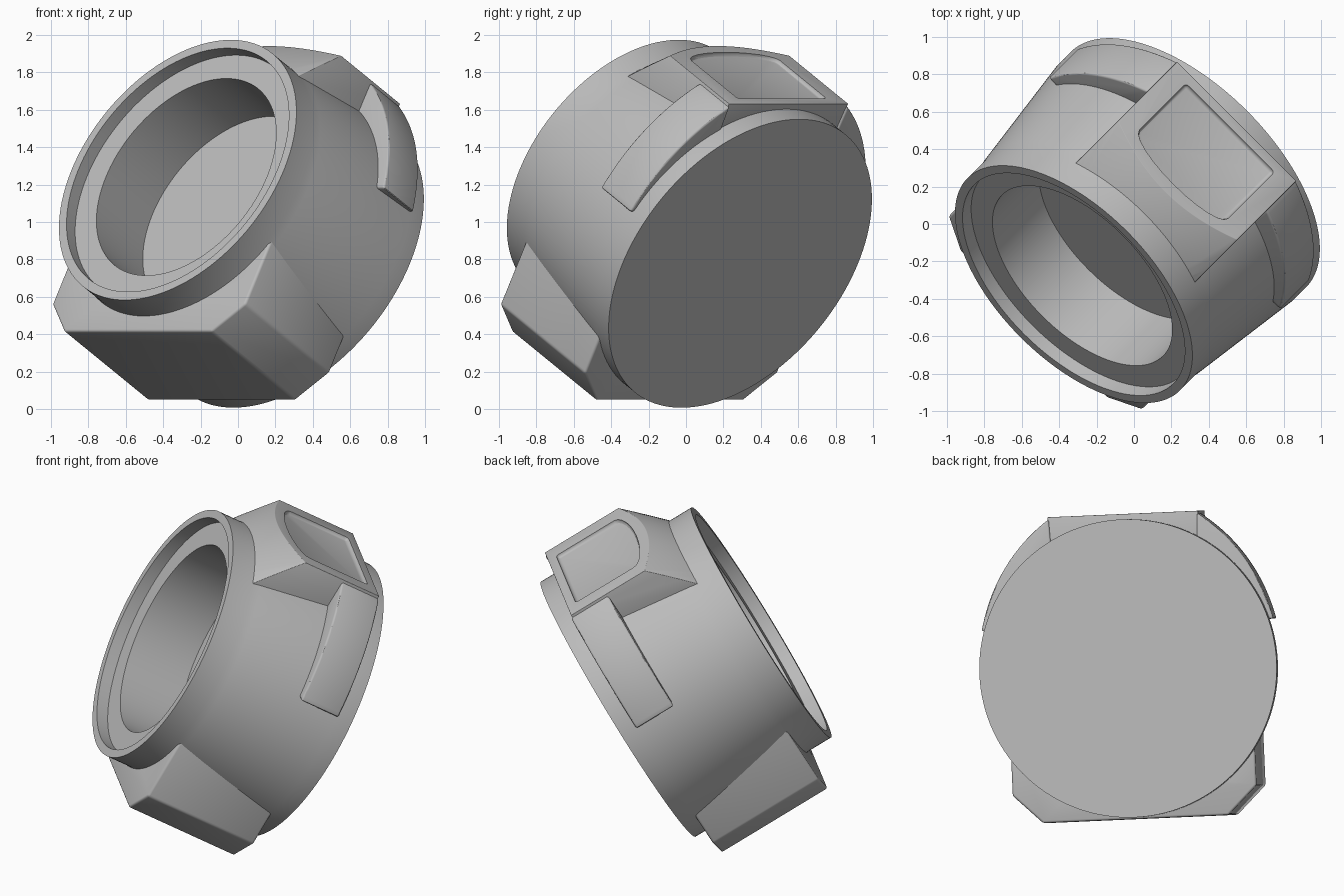
import bpy
import bmesh
import math
from mathutils import Matrix

cube = bpy.data.objects.get("Cube")
if cube:
    bpy.data.objects.remove(cube, do_unlink=True)

# Tilted frame: local z runs from the back disc to the open front
FRAME = (Matrix.Translation((0.29, 0.29, 0.778))
         @ Matrix.Rotation(math.radians(-45), 4, 'Z')
         @ Matrix.Rotation(math.radians(60), 4, 'X'))

grey = bpy.data.materials.new("plain grey")
grey.use_nodes = True
COLOUR = (0.5, 0.5, 0.5, 1)
grey.diffuse_color = COLOUR
grey.node_tree.nodes["Principled BSDF"].inputs["Base Color"].default_value = COLOUR


def make(name, bm):
    bmesh.ops.recalc_face_normals(bm, faces=bm.faces)
    mesh = bpy.data.meshes.new(name)
    bm.to_mesh(mesh)
    bm.free()
    mesh.materials.append(grey)
    obj = bpy.data.objects.new(name, mesh)
    bpy.context.collection.objects.link(obj)
    obj.matrix_world = FRAME
    return obj


def lathe(name, profile, steps=128):
    """Revolve (radius, height) points about local z; ends close on the axis."""
    bm = bmesh.new()
    verts = [bm.verts.new((r, 0, h)) for r, h in profile]
    edges = [bm.edges.new(pair) for pair in zip(verts, verts[1:])]
    bmesh.ops.spin(bm, geom=verts + edges, cent=(0, 0, 0), axis=(0, 0, 1),
                   angle=math.tau, steps=steps, use_merge=True)
    bmesh.ops.remove_doubles(bm, verts=bm.verts, dist=1e-5)
    return make(name, bm)


def prism(name, outline, low, high):
    """Extrude an outline in the local xy plane from low to high."""
    bm = bmesh.new()
    face = bm.faces.new([bm.verts.new((x, y, low)) for x, y in outline])
    new = bmesh.ops.extrude_face_region(bm, geom=[face])["geom"]
    bmesh.ops.translate(bm, vec=(0, 0, high - low),
                        verts=[g for g in new if isinstance(g, bmesh.types.BMVert)])
    return make(name, bm)


def apply(obj, kind, **settings):
    mod = obj.modifiers.new(kind.lower(), kind)
    for key, value in settings.items():
        setattr(mod, key, value)
    bpy.context.view_layer.objects.active = obj
    bpy.ops.object.modifier_apply(modifier=mod.name)


def combine(obj, cutter, operation):
    cutter.hide_render = True
    apply(obj, 'BOOLEAN', object=cutter, operation=operation, solver='EXACT')
    bpy.data.objects.remove(cutter, do_unlink=True)


def soften(obj, width=0.014):
    apply(obj, 'BEVEL', width=width, segments=3, limit_method='ANGLE',
          angle_limit=math.radians(35))


def mirrored(half):
    return half + [(-x, y) for x, y in reversed(half)]


# Tapered housing with stepped mouth and deep round pocket
housing = lathe("housing", [
    (0, 0), (0.89, 0), (0.89, 0.1), (0.81, 0.8), (0.803, 0.85), (0.803, 1),
    (0.752, 1), (0.752, 0.925), (0.608, 0.925), (0.608, 0.52), (0, 0.52)])

# Chamfered foot, hollowed above to stay clear of the pocket
foot = prism("foot_block", mirrored(
    [(0.3, -0.64), (0.55, -0.41), (0.73, -0.28), (0.73, -0.73), (0.555, -0.9)]),
    0.093, 0.833)
soften(foot)

# Top block: flat top, conical front slope
top_block = prism("top_block", mirrored([(0.45, 0.64), (0.45, 0.922)]), 0.11, 0.9)
combine(top_block, lathe("slope_cutter", [(0, 0), (1.2, 0), (1.2, 0.45),
                                          (0.74, 0.91), (0, 0.91)]), 'INTERSECT')
soften(top_block)

# Sunken panel with rounded corners and a bowed front edge
bow = [(0.335 * math.cos(math.radians(a)), 0.57 + 0.09 * math.sin(math.radians(a)))
       for a in range(0, 181, 15)]
panel = prism("panel_cutter", bow + [(-0.335, 0.165), (0.335, 0.165)], 0, 0.1)
panel.matrix_world = FRAME @ Matrix(((1, 0, 0, 0), (0, 0, 1, 0.9), (0, 1, 0, 0), (0, 0, 0, 1)))
soften(panel, 0.02)
combine(top_block, panel, 'DIFFERENCE')

# Tapering shoulder rails beside the top block
for side, label in ((1, "left"), (-1, "right")):
    outer = []
    for step in range(25):
        t = step / 24
        angle = math.radians(16.5 + 47.5 * t)
        radius = 0.912 + 0.1 * t ** 1.3
        outer.append((side * radius * math.cos(angle), radius * math.sin(angle)))
    rail = prism(label + "_rail", outer + [(side * 0.43, 0.6), (side * 0.65, 0.26)],
                 0.1, 0.36)
    soften(rail, 0.012)

# Smooth shading with sharp edges kept
bpy.ops.object.select_all(action='DESELECT')
for obj in bpy.context.collection.objects:
    if obj.type == 'MESH' and grey.name in obj.data.materials:
        obj.select_set(True)
        bpy.context.view_layer.objects.active = obj
bpy.ops.object.shade_smooth_by_angle(angle=math.radians(30))
